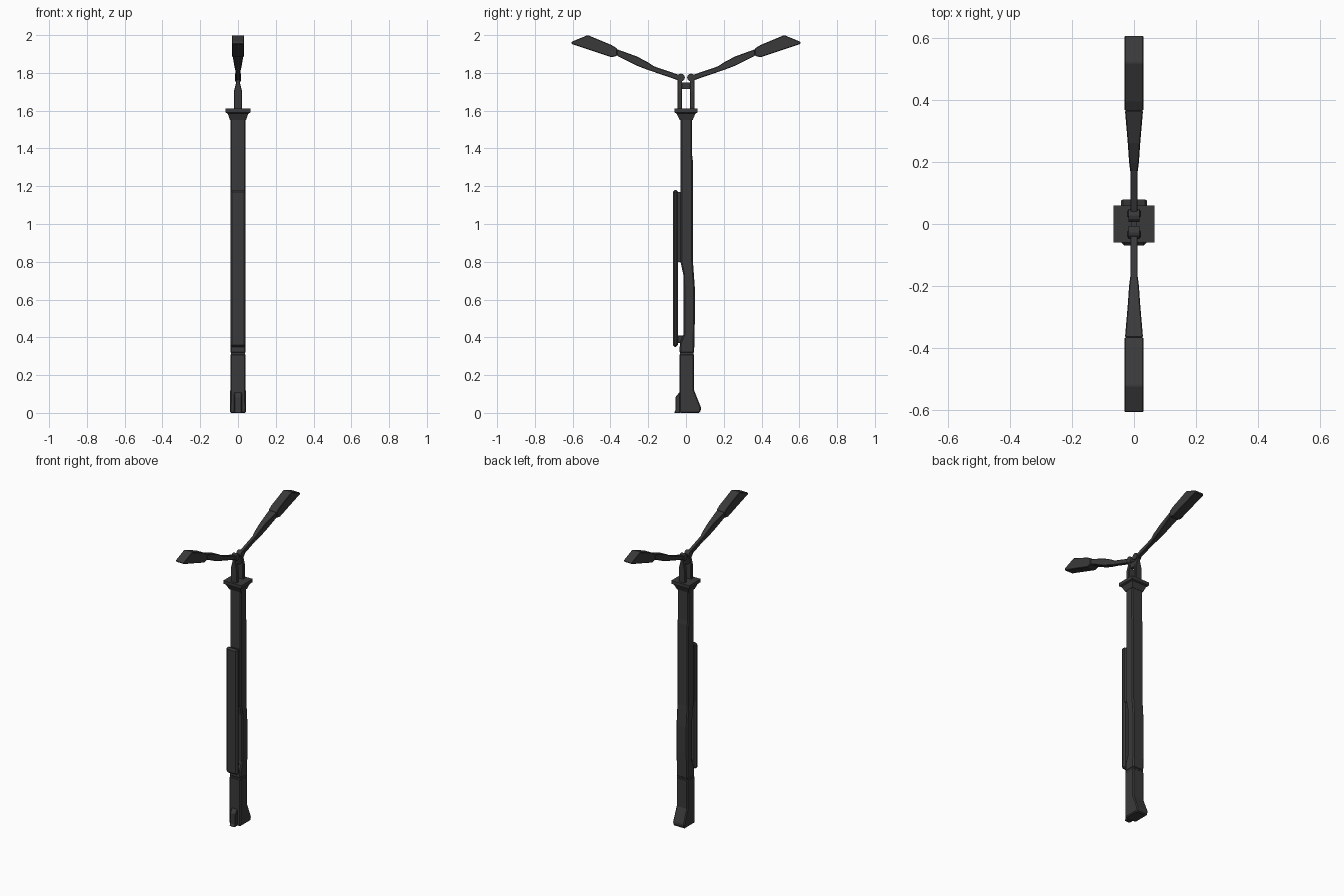
import bpy, bmesh
from mathutils import Vector

if "Cube" in bpy.data.objects:
    bpy.data.objects.remove(bpy.data.objects["Cube"])

# Dark painted metal
metal = bpy.data.materials.new("charcoal_metal")
metal.use_nodes = True
COLOR = (0.042, 0.042, 0.043, 1)
metal.diffuse_color = COLOR
metal.node_tree.nodes["Principled BSDF"].inputs["Base Color"].default_value = COLOR


def finish(name, bm, bevel=0):
    bmesh.ops.recalc_face_normals(bm, faces=bm.faces)
    mesh = bpy.data.meshes.new(name)
    bm.to_mesh(mesh)
    bm.free()
    mesh.materials.append(metal)
    obj = bpy.data.objects.new(name, mesh)
    bpy.context.collection.objects.link(obj)
    if bevel:
        mod = obj.modifiers.new("edge_chamfer", "BEVEL")
        mod.width = bevel
        mod.segments = 1
        mod.limit_method = "ANGLE"
    return obj


def box(name, x, y, z, bevel=0):
    """Box from half width x and (low, high) ranges in y and z."""
    return side_profile(name, [(y[0], z[0]), (y[1], z[0]), (y[1], z[1]), (y[0], z[1])], x, bevel)


def side_profile(name, points, half, bevel=0):
    """Extrude a (y, z) outline across the width."""
    bm = bmesh.new()
    face = bm.faces.new([bm.verts.new((-half, y, z)) for y, z in points])
    out = bmesh.ops.extrude_face_region(bm, geom=[face])
    verts = [g for g in out["geom"] if isinstance(g, bmesh.types.BMVert)]
    bmesh.ops.translate(bm, verts=verts, vec=(2 * half, 0, 0))
    return finish(name, bm, bevel)


def loft(name, rings, bevel=0):
    """Skin matching rings of points and cap both ends."""
    bm = bmesh.new()
    loops = [[bm.verts.new(p) for p in ring] for ring in rings]
    for a, b in zip(loops, loops[1:]):
        for i in range(len(a)):
            j = (i + 1) % len(a)
            bm.faces.new((a[i], a[j], b[j], b[i]))
    bm.faces.new(loops[0])
    bm.faces.new(loops[-1])
    return finish(name, bm, bevel)


def level(z, x, y0, y1):
    return [(-x, y0, z), (x, y0, z), (x, y1, z), (-x, y1, z)]


# Base with flared rear foot and a narrow front toe
loft("base", [level(0, .042, -.035, .073), level(.025, .042, -.035, .081),
              level(.12, .041, -.035, .043), level(.312, .041, -.035, .043)], .006)
side_profile("front_toe", [(-.03, 0), (-.064, 0), (-.056, .015), (-.055, .085), (-.03, .115)], .02, .003)

# Column: recessed front behind the panel, slight bulge at the back
side_profile("column", [(-.035, .316), (.043, .316), (.047, .5), (.047, .66), (.037, .8),
                        (.037, 1.33), (.033, 1.36), (.033, 1.58), (-.029, 1.58), (-.029, .8),
                        (-.014, .73), (-.012, .42), (-.032, .37)], .041, .007)
box("column_joint", .038, (-.031, .039), (.30, .33))

# Long front panel with its mounting
box("front_panel", .041, (-.07, -.042), (.35, 1.18), .01)
box("panel_mount", .034, (-.046, -.02), (.8, 1.17))
box("panel_bracket", .02, (-.046, -.008), (.37, .41), .003)

# Collar at the top of the column
loft("collar", [level(1.55, .042, -.033, .035), level(1.585, .055, -.05, .05),
                level(1.59, .066, -.06, .06), level(1.611, .066, -.06, .06)])
box("yoke_crosspiece", .01, (-.025, .025), (1.715, 1.75))

# Arm stations: distance out, underside, top, half width
ARM = [(.03, 1.757, 1.787, .012), (.17, 1.805, 1.835, .012), (.2, 1.815, 1.855, .016),
       (.26, 1.838, 1.887, .02), (.365, 1.89, 1.925, .029)]
HEAD = [(.365, 1.89, 1.93, .03), (.395, 1.883, 1.948, .031),
        (.52, 1.925, 2.0, .031), (.605, 1.953, 1.965, .031)]


def station(sign, y, low, high, x):
    return [(-x, sign * y, low), (x, sign * y, low), (x, sign * y, high), (-x, sign * y, high)]


# Two mirrored sides: post, pivot, arm and lamp head
for side, sign in (("front", -1), ("back", 1)):
    y0, y1 = sorted((sign * .021, sign * .045))
    loft(side + "_post", [level(1.6, .022, y0, y1), level(1.7, .022, y0, y1),
                          level(1.745, .011, y0, y1), level(1.775, .011, y0, y1)], .003)
    bm = bmesh.new()
    bmesh.ops.create_cone(bm, cap_ends=True, segments=12, radius1=.021, radius2=.021, depth=.034)
    for v in bm.verts:
        v.co = Vector((v.co.z, v.co.x + sign * .027, v.co.y + 1.775))
    finish(side + "_pivot", bm)
    loft(side + "_arm", [station(sign, *s) for s in ARM], .003)
    loft(side + "_lamp_head", [station(sign, *s) for s in HEAD], .003)
